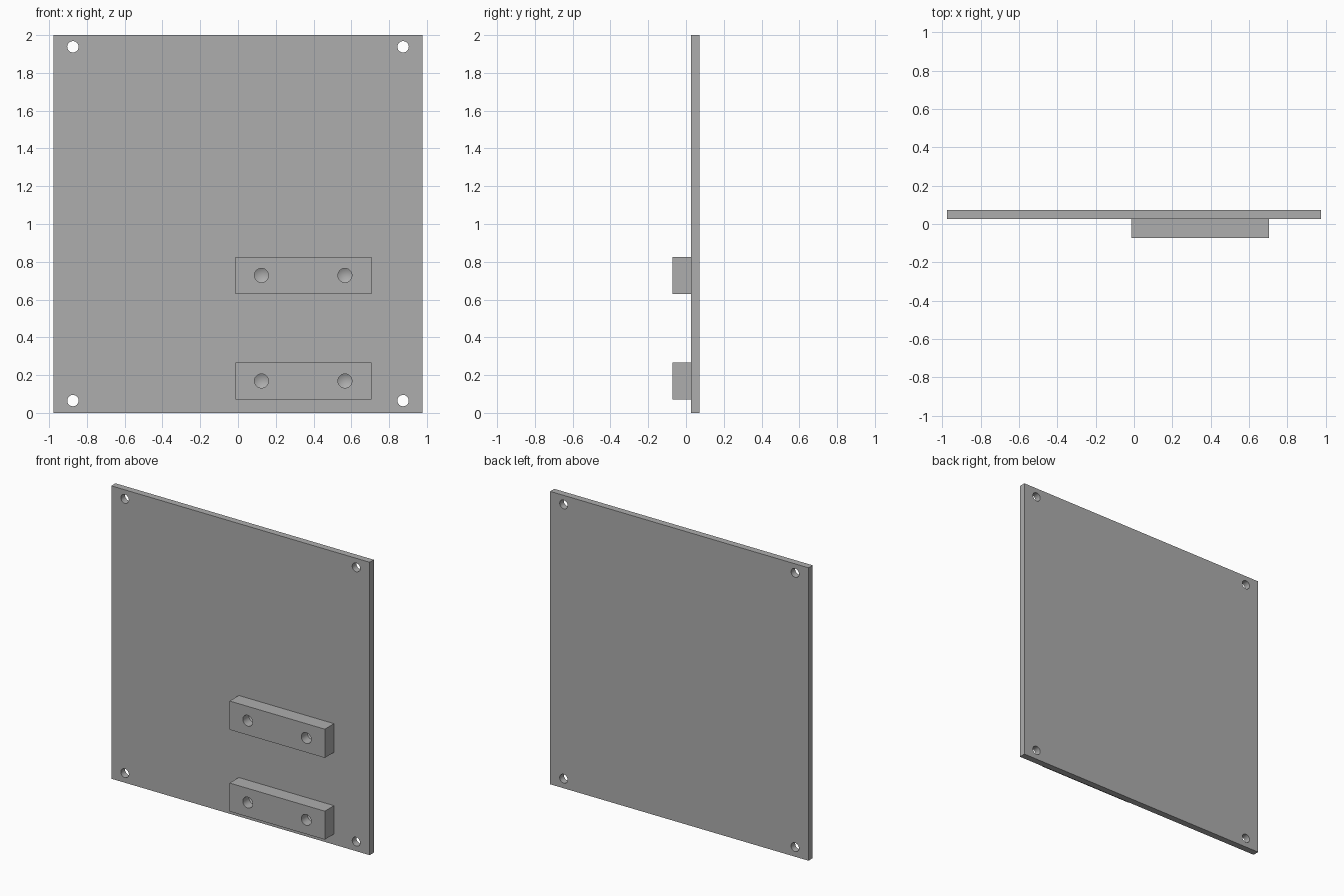
import bpy
import bmesh
from math import radians
from mathutils import Matrix, Vector

cube = bpy.data.objects.get("Cube")
if cube:
    bpy.data.objects.remove(cube, do_unlink=True)

GREY = (0.42, 0.42, 0.42, 1)
grey = bpy.data.materials.new("plain grey")
grey.use_nodes = True
grey.diffuse_color = GREY
grey.node_tree.nodes["Principled BSDF"].inputs["Base Color"].default_value = GREY

FRONT, SEAM, BACK = -0.072, 0.027, 0.072


def add_object(name, bm):
    mesh = bpy.data.meshes.new(name)
    bm.to_mesh(mesh)
    bm.free()
    mesh.materials.append(grey)
    obj = bpy.data.objects.new(name, mesh)
    bpy.context.collection.objects.link(obj)
    return obj


def box(name, low, high):
    low, high = Vector(low), Vector(high)
    bm = bmesh.new()
    bmesh.ops.create_cube(bm, size=1, matrix=Matrix.Translation((low + high) / 2)
                          @ Matrix.Diagonal((*(high - low), 1)))
    return add_object(name, bm)


def drill(x, z, radius, start, end, tip=0.0):
    """Round cutter running along +y, with an optional pointed end."""
    bm = bmesh.new()
    turn = Matrix.Rotation(radians(-90), 4, 'X')
    bmesh.ops.create_cone(bm, cap_ends=True, segments=48, radius1=radius, radius2=radius,
                          depth=end - start,
                          matrix=Matrix.Translation((x, (start + end) / 2, z)) @ turn)
    if tip:
        bm.faces.ensure_lookup_table()
        cap = max(bm.faces, key=lambda f: f.calc_center_median().y)
        point = bmesh.ops.poke(bm, faces=[cap])["verts"][0]
        point.co.y += tip
    cutter = add_object("drill_cutter", bm)
    cutter.hide_render = True
    return cutter


def cut(obj, cutters):
    bpy.ops.object.select_all(action='DESELECT')
    obj.select_set(True)
    bpy.context.view_layer.objects.active = obj
    for cutter in cutters:
        mod = obj.modifiers.new("hole", 'BOOLEAN')
        mod.operation, mod.solver, mod.object = 'DIFFERENCE', 'EXACT', cutter
        bpy.ops.object.modifier_apply(modifier=mod.name)
        bpy.data.objects.remove(cutter, do_unlink=True)
    bpy.ops.object.shade_smooth_by_angle(angle=radians(25))


# Upright plate with a through hole in each corner
plate = box("back_plate", (-0.976, SEAM, 0), (0.976, BACK, 2))
cut(plate, [drill(x, z, 0.03, SEAM - 0.05, BACK + 0.05)
            for x in (-0.874, 0.874) for z in (0.065, 1.938)])

# Two mounting blocks, each with a pair of blind drilled holes
for name, bottom, top in (("lower_block", 0.072, 0.266), ("upper_block", 0.63, 0.826)):
    block = box(name, (-0.013, FRONT, bottom), (0.706, SEAM, top))
    middle = (bottom + top) / 2
    cut(block, [drill(x, middle, 0.037, FRONT - 0.05, FRONT + 0.065, tip=0.02)
                for x in (0.124, 0.566)])
